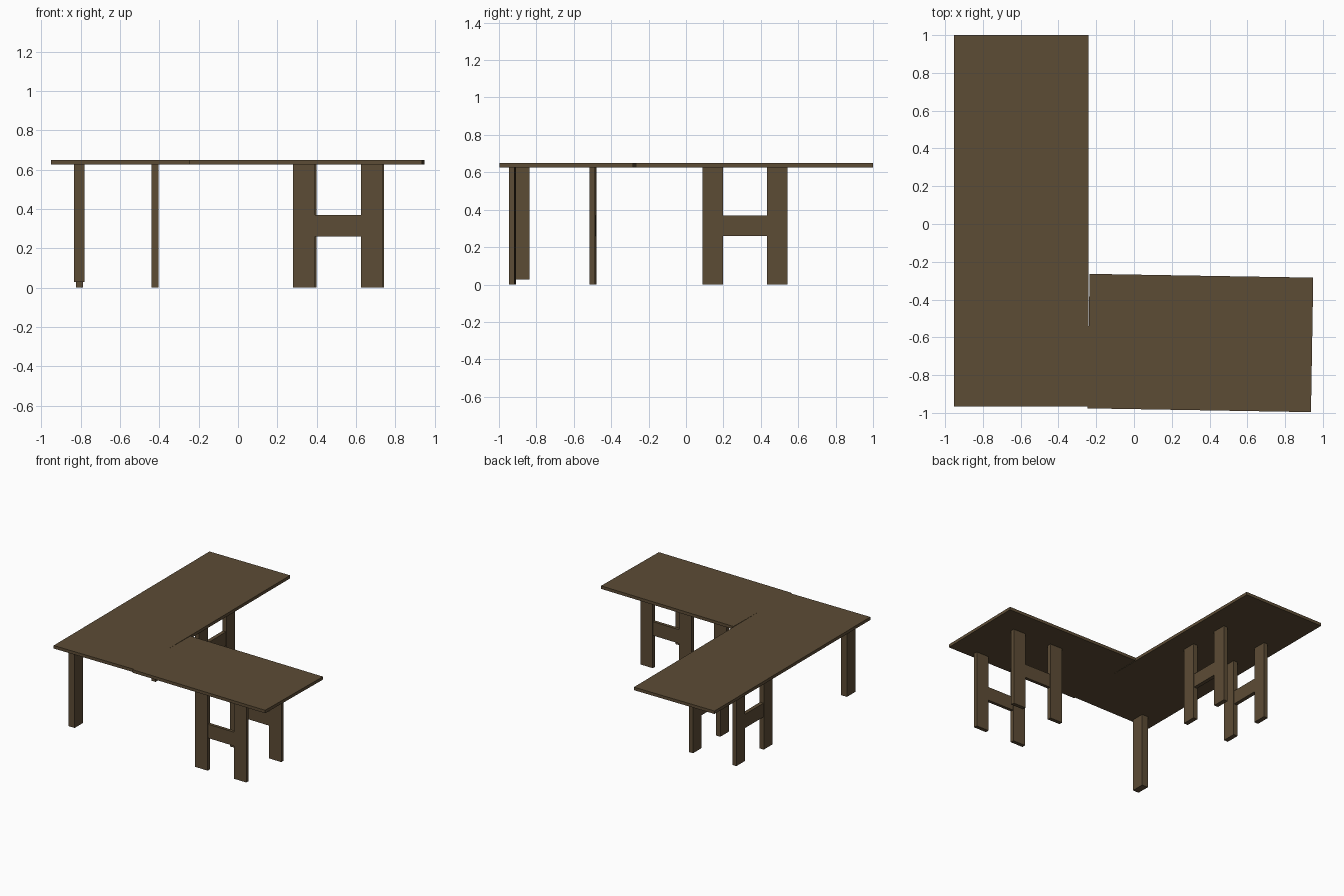
import bpy
import math
from mathutils import Matrix

if "Cube" in bpy.data.objects:
    bpy.data.objects.remove(bpy.data.objects["Cube"])

wood = bpy.data.materials.new("dark_brown_wood")
wood.diffuse_color = (0.108, 0.072, 0.036, 1.0)
wood.use_nodes = True
wood.node_tree.nodes["Principled BSDF"].inputs["Base Color"].default_value = wood.diffuse_color

Z_UNDER, Z_TOP = 0.625, 0.649


def box(name, x, y, z, frame=Matrix.Identity(4)):
    """Box from (min, max) ranges, placed in an optional local frame."""
    bpy.ops.mesh.primitive_cube_add(size=1)
    ob = bpy.context.object
    ob.name = name
    ob.data.materials.append(wood)
    mid = [(r[0] + r[1]) / 2 for r in (x, y, z)]
    dim = [r[1] - r[0] for r in (x, y, z)]
    ob.data.transform(frame @ Matrix.Translation(mid) @ Matrix.Diagonal((*dim, 1)))
    return ob


def h_frame(name, along, across, thick, frame):
    """Two posts along local x joined by a rail: an H-shaped trestle."""
    y = (across - thick / 2, across + thick / 2)
    for label, post in zip(("near", "far"), along):
        box(f"{name}_{label}_post", post, y, (0, Z_UNDER), frame)
    rail_y = (across - thick * 0.42, across + thick * 0.42)
    box(f"{name}_rail", (along[0][1], along[1][0]), rail_y, (0.26, 0.37), frame)


# Long wing: top and two trestles (local x runs along world y)
box("long_desktop", (-0.952, -0.24), (-0.965, 1.0), (Z_UNDER, Z_TOP))
turn = Matrix.Rotation(math.pi / 2, 4, 'Z')
for name, x in (("long_outer_trestle", -0.807), ("long_inner_trestle", -0.423)):
    h_frame(name, ((0.087, 0.197), (0.432, 0.542)), -x, 0.036, turn)

# Short wing: slightly skewed top and two trestles
skew = Matrix.Translation((0.351, -0.63, 0)) @ Matrix.Rotation(-0.0169, 4, 'Z')
box("short_desktop", (-0.592, 0.592), (-0.356, 0.356), (Z_UNDER, Z_TOP), skew)
for name, y in (("short_front_trestle", -0.295), ("short_back_trestle", 0.136)):
    h_frame(name, ((-0.066, 0.045), (0.279, 0.39)), y, 0.03, skew)

# Corner leg, stopping just short of the floor
box("corner_leg", (-0.835, -0.782), (-0.943, -0.838), (0.028, Z_UNDER))
